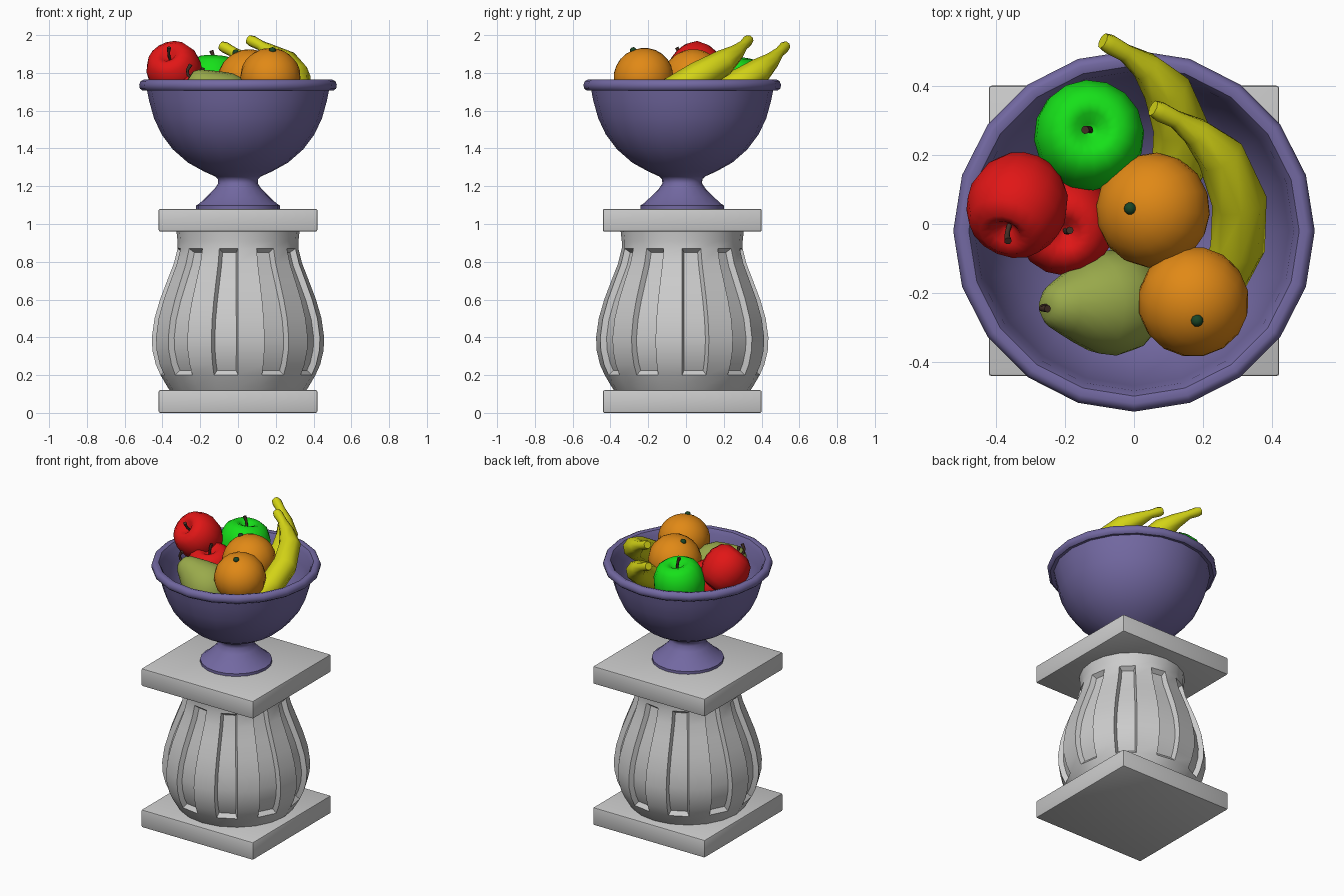
import bpy, bmesh
from math import sin, cos, pi, radians
from mathutils import Vector, Quaternion

if "Cube" in bpy.data.objects:
    bpy.data.objects.remove(bpy.data.objects["Cube"])

CY = -0.02  # pedestal and bowl axis


def mat(name, *rgb):
    m = bpy.data.materials.new(name)
    m.diffuse_color = (*rgb, 1)
    m.use_nodes = True
    m.node_tree.nodes["Principled BSDF"].inputs["Base Color"].default_value = m.diffuse_color
    return m


PURPLE = mat("purple", 0.17, 0.14, 0.36)
RED = mat("red", 0.75, 0.008, 0.008)
GREEN = mat("green", 0.008, 0.75, 0.01)
ORANGE = mat("orange", 0.75, 0.25, 0.008)
YELLOW = mat("yellow", 0.65, 0.65, 0.008)
PEAR = mat("pear_green", 0.32, 0.4, 0.07)
BROWN = mat("brown", 0.06, 0.03, 0.02)
DARK = mat("dark_green", 0.01, 0.06, 0.02)


def finish(bm, name, material=None, angle=40):
    bmesh.ops.remove_doubles(bm, verts=bm.verts, dist=1e-5)
    bmesh.ops.recalc_face_normals(bm, faces=bm.faces)
    me = bpy.data.meshes.new(name)
    bm.to_mesh(me)
    bm.free()
    ob = bpy.data.objects.new(name, me)
    bpy.context.collection.objects.link(ob)
    if material:
        me.materials.append(material)
    bpy.ops.object.select_all(action='DESELECT')
    ob.select_set(True)
    bpy.context.view_layer.objects.active = ob
    bpy.ops.object.shade_smooth_by_angle(angle=radians(angle))
    return ob


def loft(rings):
    """Skin a list of point rings and cap both ends."""
    bm = bmesh.new()
    rows = [[bm.verts.new(p) for p in r] for r in rings]
    n = len(rows[0])
    for a, b in zip(rows, rows[1:]):
        for i in range(n):
            j = (i + 1) % n
            bm.faces.new((a[i], a[j], b[j], b[i]))
    bm.faces.new(rows[0][::-1])
    bm.faces.new(rows[-1])
    return bm


def lathe(profile, n):
    return loft([[(r * sin(2 * pi * i / n), -r * cos(2 * pi * i / n), z)
                  for i in range(n)] for r, z in profile])


def tube(name, pts, radii, n, material, angle=50):
    pts = [Vector(p) for p in pts]
    rings, q, prev = [], Quaternion(), Vector((0, 0, 1))
    for i, p in enumerate(pts):
        t = (pts[min(i + 1, len(pts) - 1)] - pts[max(i - 1, 0)]).normalized()
        q = prev.rotation_difference(t) @ q
        prev = t
        rings.append([p + q @ Vector((cos(2 * pi * k / n), sin(2 * pi * k / n), 0)) * radii[i]
                      for k in range(n)])
    return finish(loft(rings), name, material, angle)


def place(ob, center, axis, scale):
    ob.location = center
    ob.rotation_euler = Vector(axis).to_track_quat('Z', 'Y').to_euler()
    ob.scale = (scale,) * 3


# pedestal slabs
for name, z in (("base_slab", 0.06), ("top_slab", 1.02)):
    bm = bmesh.new()
    bmesh.ops.create_cube(bm, size=1)
    bmesh.ops.scale(bm, vec=(0.84, 0.84, 0.12), verts=bm.verts)
    bmesh.ops.bevel(bm, geom=bm.edges[:], offset=0.008, segments=2, affect='EDGES', profile=0.5)
    finish(bm, name, angle=30).location = (0, CY, z)

# bulging baluster with ten recessed panels
body = [(0.355, 0.11), (0.375, 0.14), (0.41, 0.2), (0.435, 0.255), (0.453, 0.33), (0.456, 0.4),
        (0.442, 0.5), (0.413, 0.6), (0.375, 0.7), (0.34, 0.79), (0.32, 0.87),
        (0.32, 0.91), (0.327, 0.97)]
bm = lathe(body, 20)
bmesh.ops.recalc_face_normals(bm, faces=bm.faces)
panels = []
for k, f in enumerate(bm.faces[:240]):
    if 2 <= k // 20 <= 9 and k % 2 == 1:
        panels.append(f)
bmesh.ops.inset_region(bm, faces=panels, thickness=0.014, depth=-0.03,
                       use_even_offset=True, use_boundary=True)
finish(bm, "fluted_baluster", angle=30).location = (0, CY, 0)

# footed bowl
bowl = [(0, 1.08), (0.222, 1.08), (0.222, 1.098), (0.205, 1.108), (0.165, 1.145), (0.125, 1.185),
        (0.105, 1.215), (0.107, 1.238), (0.122, 1.252), (0.18, 1.278), (0.265, 1.325),
        (0.345, 1.395), (0.405, 1.475), (0.445, 1.56), (0.47, 1.65), (0.482, 1.71),
        (0.505, 1.706), (0.52, 1.718), (0.523, 1.738), (0.515, 1.757), (0.5, 1.764),
        (0.478, 1.758), (0.462, 1.73), (0.448, 1.65), (0.422, 1.565), (0.38, 1.48),
        (0.32, 1.41), (0.24, 1.345), (0.15, 1.305), (0, 1.29)]
finish(lathe(bowl, 20), "footed_bowl", PURPLE, 45).location = (0, CY, 0)

# apples with bent stems
APPLE = [(0, 0.62), (0.12, 0.68), (0.3, 0.86), (0.52, 0.93), (0.8, 0.74), (0.97, 0.36), (1, 0),
         (0.92, -0.38), (0.74, -0.7), (0.5, -0.9), (0.28, -0.94), (0.12, -0.86), (0, -0.8)]
for name, m, c, axis, r in (
        ("front_red_apple", RED, (-0.335, 0.06, 1.81), (-0.25, -0.6, 0.6), 0.146),
        ("lower_red_apple", RED, (-0.2, 0.0, 1.66), (0, -0.2, 1), 0.146),
        ("green_apple", GREEN, (-0.13, 0.255, 1.735), (0.05, 0.15, 1), 0.16)):
    place(finish(lathe(APPLE, 16), name, m, 80), c, axis, r)
    stem = tube(name + "_stem", [(0, 0, 0.55), (0.02, 0, 0.8), (0.05, 0.04, 0.98), (0.1, 0.1, 1.14)],
                [0.05, 0.05, 0.055, 0.075], 8, BROWN)
    place(stem, c, axis, r)

# oranges with stem buttons
BALL = [(cos(radians(a)), 0.95 * sin(radians(a))) for a in range(-90, 91, 15)]
for name, c, axis, r in (
        ("middle_orange", (0.055, 0.04, 1.765), (-0.42, 0.03, 0.9), 0.167),
        ("front_orange", (0.172, -0.225, 1.778), (0.07, -0.36, 0.93), 0.161)):
    place(finish(lathe(BALL, 16), name, ORANGE, 80), c, axis, r)
    button = finish(lathe(BALL, 10), name + "_button", DARK, 80)
    place(button, Vector(c) + Vector(axis).normalized() * r * 0.94, axis, 0.018)

# pear lying with its neck up and to the left
PEAR_PROFILE = [(0, -0.13), (0.05, -0.135), (0.1, -0.115), (0.14, -0.06), (0.153, 0.0), (0.144, 0.06),
                (0.115, 0.12), (0.085, 0.175), (0.062, 0.215), (0.035, 0.238), (0, 0.235)]
pc, pa = (-0.06, -0.228, 1.645), (-0.82, -0.05, 0.57)
place(finish(lathe(PEAR_PROFILE, 16), "pear", PEAR, 80), pc, pa, 1)
tube("pear_stem", [(-0.245, -0.238, 1.77), (-0.265, -0.24, 1.79), (-0.268, -0.245, 1.815),
                   (-0.25, -0.245, 1.845)], [0.008, 0.008, 0.008, 0.011], 8, BROWN)

# bananas
R = [0.024, 0.03, 0.027, 0.045, 0.07, 0.08, 0.08, 0.07, 0.045, 0.014]
tube("right_banana", [(0.055, 0.335, 1.978), (0.075, 0.325, 1.968), (0.12, 0.303, 1.945),
                      (0.18, 0.265, 1.905), (0.25, 0.2, 1.855), (0.305, 0.065, 1.78),
                      (0.3, -0.07, 1.7), (0.255, -0.17, 1.64), (0.2, -0.235, 1.6),
                      (0.16, -0.27, 1.585)], R, 8, YELLOW)
tube("back_banana", [(-0.09, 0.53, 1.945), (-0.07, 0.52, 1.935), (-0.025, 0.495, 1.91),
                     (0.035, 0.455, 1.865), (0.095, 0.39, 1.81), (0.135, 0.28, 1.74),
                     (0.13, 0.16, 1.67), (0.08, 0.06, 1.61), (0.0, -0.02, 1.58),
                     (-0.07, -0.07, 1.58)], R, 8, YELLOW)
